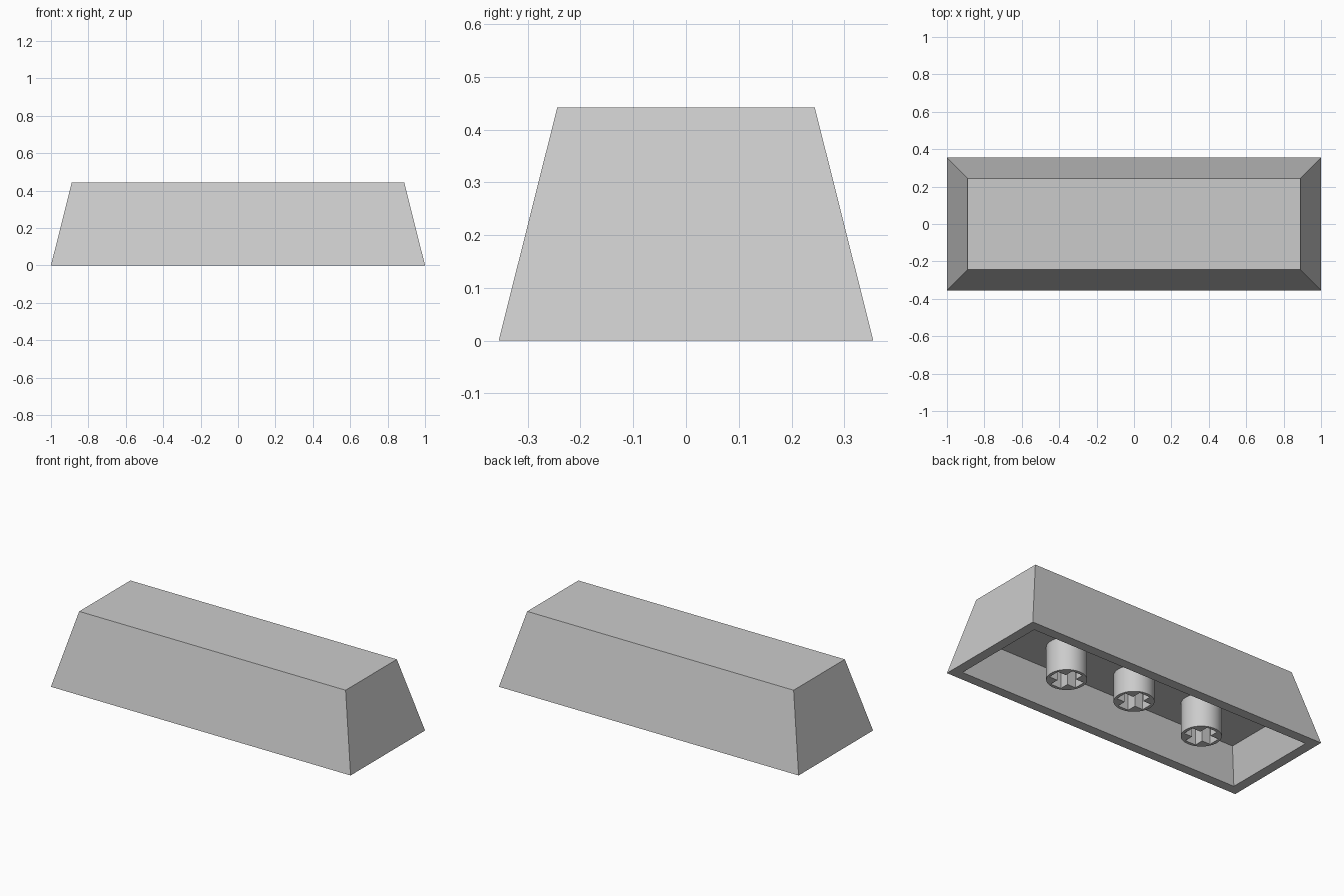
import bpy, bmesh, math

cube = bpy.data.objects.get("Cube")
if cube:
    bpy.data.objects.remove(cube, do_unlink=True)

grey = bpy.data.materials.new("light_grey_plastic")
grey.use_nodes = True
colour = (0.6, 0.6, 0.6, 1)
grey.diffuse_color = colour
grey.node_tree.nodes["Principled BSDF"].inputs["Base Color"].default_value = colour

HALF_X, HALF_Y, HEIGHT = 1.0, 0.355, 0.442
LEAN = 0.111                # inward lean of the outer walls
WALL, CEILING, INNER_LEAN = 0.059, 0.198, 0.06
STEM_RADIUS, STABILISER_X = 0.109, 0.467


def finish(name, bm):
    bmesh.ops.recalc_face_normals(bm, faces=bm.faces[:])
    mesh = bpy.data.meshes.new(name)
    bm.to_mesh(mesh)
    bm.free()
    mesh.materials.append(grey)
    obj = bpy.data.objects.new(name, mesh)
    bpy.context.collection.objects.link(obj)
    return obj


# Hollow cap shell: top, outer wall, rim, inner wall and ceiling
bm = bmesh.new()


def ring(inset, z):
    x, y = HALF_X - inset, HALF_Y - inset
    return [bm.verts.new((sx * x, sy * y, z))
            for sx, sy in ((-1, -1), (1, -1), (1, 1), (-1, 1))]


rings = [ring(LEAN, HEIGHT), ring(0, 0), ring(WALL, 0),
         ring(WALL + INNER_LEAN, CEILING)]
for a, b in zip(rings, rings[1:]):
    for i in range(4):
        j = (i + 1) % 4
        bm.faces.new((a[i], a[j], b[j], b[i]))
bm.faces.new(rings[0])
bm.faces.new(rings[-1])
finish("key_shell", bm)


# Round stem with a wide cross-shaped socket
def make_stem(name, x, bottom):
    bm = bmesh.new()
    circle = [(STEM_RADIUS * math.cos(k * math.tau / 48),
               STEM_RADIUS * math.sin(k * math.tau / 48)) for k in range(48)]
    arm, slot = 0.09, 0.035
    quarter = [(arm, -slot), (arm, slot), (slot, slot)]
    cross = []
    for turn in range(4):
        c, s = round(math.cos(turn * math.pi / 2)), round(math.sin(turn * math.pi / 2))
        cross += [(px * c - py * s, px * s + py * c) for px, py in quarter]
    edges = []
    for outline in (circle, cross):
        vs = [bm.verts.new((x + px, py, bottom)) for px, py in outline]
        edges += [bm.edges.new((vs[i - 1], vs[i])) for i in range(len(vs))]
    bmesh.ops.triangle_fill(bm, edges=edges, use_beauty=True, normal=(0, 0, -1))
    grown = bmesh.ops.extrude_face_region(bm, geom=bm.faces[:], use_keep_orig=True)
    top = [g for g in grown["geom"] if isinstance(g, bmesh.types.BMVert)]
    bmesh.ops.translate(bm, verts=top, vec=(0, 0, CEILING + 0.005 - bottom))
    obj = finish(name, bm)
    bpy.ops.object.select_all(action='DESELECT')
    obj.select_set(True)
    bpy.context.view_layer.objects.active = obj
    bpy.ops.object.shade_smooth_by_angle(angle=math.radians(30))


make_stem("centre_stem", 0, 0.04)
make_stem("left_stabiliser_stem", STABILISER_X, 0)
make_stem("right_stabiliser_stem", -STABILISER_X, 0)
